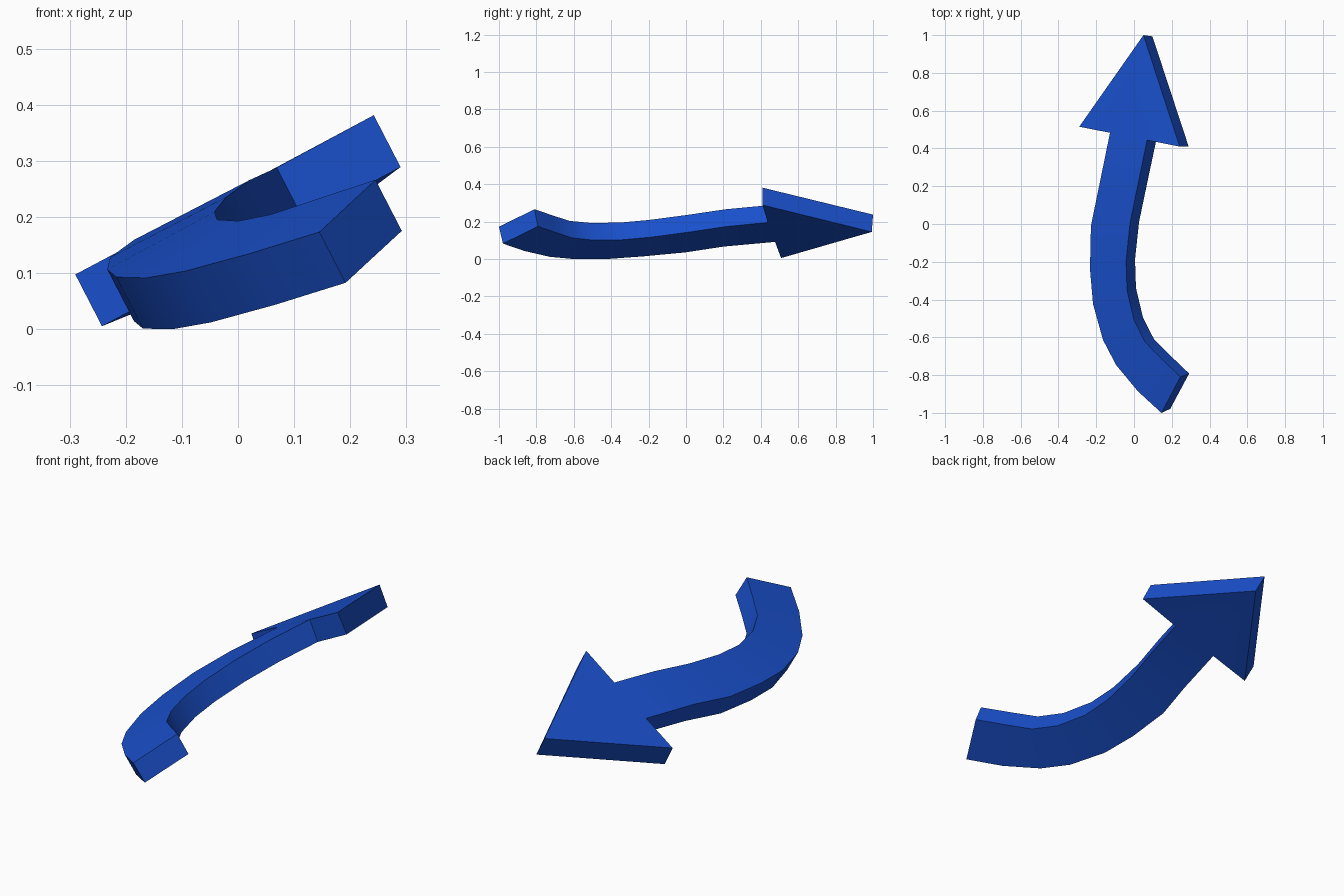
import bpy, bmesh
from mathutils import Vector

if "Cube" in bpy.data.objects:
    bpy.data.objects.remove(bpy.data.objects["Cube"])

THICK = 0.104
TILT = 0.516  # sideways slope of the whole arrow

# Plan outline of the shaft, tail to head
left = [(.145, -1.0), (.02, -.885), (-.095, -.746), (-.164, -.614), (-.217, -.423),
        (-.233, -.238), (-.228, -.01), (-.185, .2), (-.127, .483)]
right = [(.245, -.81), (.142, -.71), (.058, -.624), (0, -.508), (-.037, -.35),
         (-.042, -.196), (-.021, .005), (.021, .21), (.069, .444)]
# Arrow head corners: right barb, tip, left barb
head = [(.242, .41), (.05, 1.0), (-.29, .515)]


def surface(x, y):
    """Point and unit normal on the gently bent, tilted upper surface."""
    if y > .41:
        f, slope = .252 - .073 * (y - .41), -.073
    else:
        f, slope = .254 - .087 * (y - .35) ** 2, -.174 * (y - .35)
    return Vector((x, y, TILT * x + f)), Vector((-TILT, -slope, 1)).normalized()


bm = bmesh.new()


def pair(p):
    co, n = surface(*p)
    return bm.verts.new(co), bm.verts.new(co - n * THICK)


L, R, H = ([pair(p) for p in pts] for pts in (left, right, head))

# Top and bottom faces: shaft strip, then the head
patches = [[L[i], R[i], R[i + 1], L[i + 1]] for i in range(len(L) - 1)]
patches.append([L[-1], R[-1]] + H)
for patch in patches:
    bm.faces.new([v[0] for v in patch])
    bm.faces.new([v[1] for v in reversed(patch)])

# Side walls around the outline
loop = R + H + L[::-1]
for a, b in zip(loop, loop[1:] + loop[:1]):
    bm.faces.new((a[0], a[1], b[1], b[0]))

# Stand on the ground
low = min(v.co.z for v in bm.verts)
for v in bm.verts:
    v.co.z -= low
bmesh.ops.recalc_face_normals(bm, faces=bm.faces)

mesh = bpy.data.meshes.new("curved_arrow")
bm.to_mesh(mesh)
bm.free()
arrow = bpy.data.objects.new("curved_arrow", mesh)
bpy.context.collection.objects.link(arrow)

blue = bpy.data.materials.new("blue")
blue.diffuse_color = (.01, .08, .6, 1)
blue.use_nodes = True
blue.node_tree.nodes["Principled BSDF"].inputs["Base Color"].default_value = blue.diffuse_color
mesh.materials.append(blue)

bpy.context.view_layer.objects.active = arrow
arrow.select_set(True)
bpy.ops.object.shade_smooth_by_angle(angle=.52)
